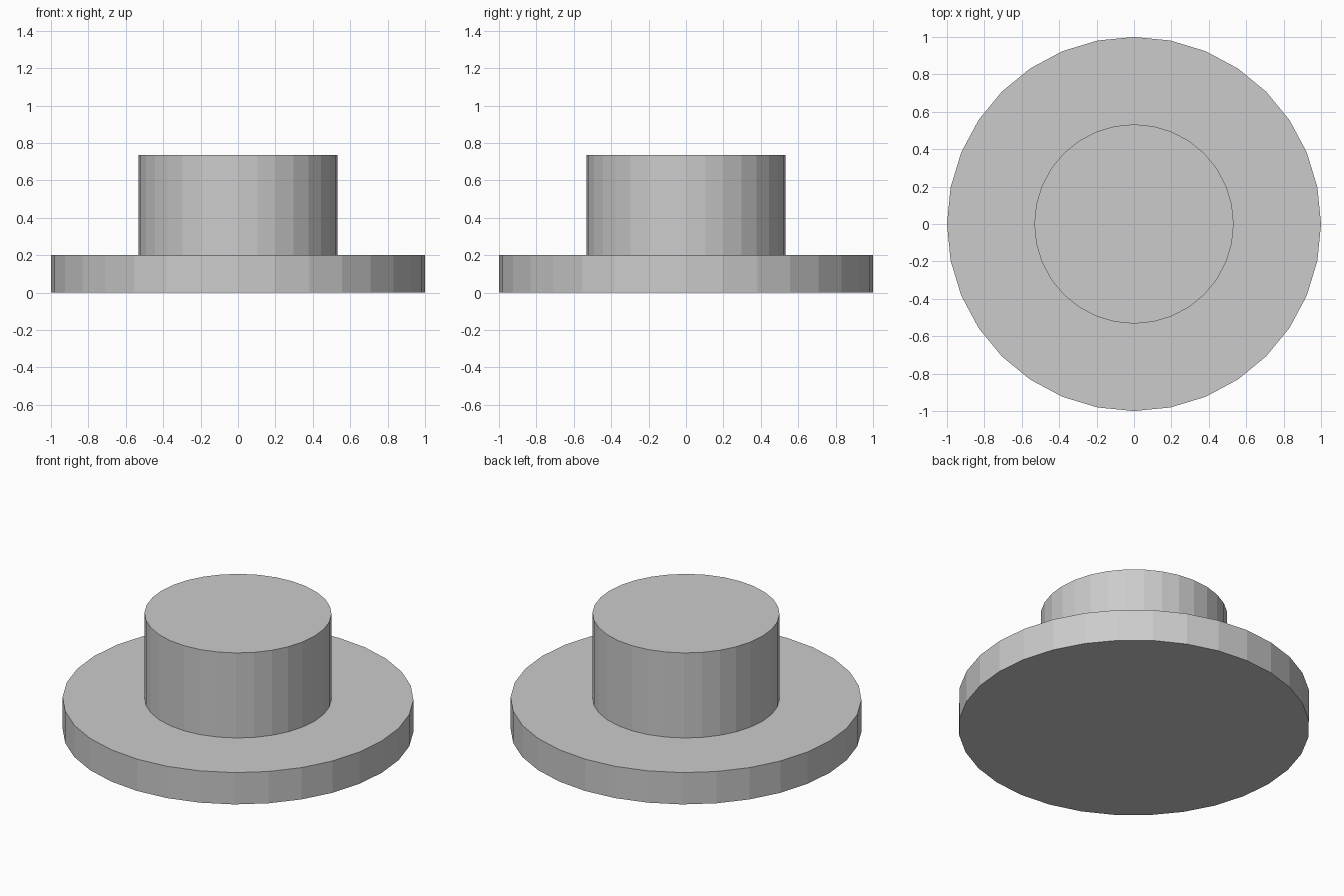
import bpy
import bmesh
from math import cos, sin, tau

if "Cube" in bpy.data.objects:
    bpy.data.objects.remove(bpy.data.objects["Cube"])

SIDES = 32

# Stepped outline as (radius, height): flange rim, then hub
PROFILE = [(1.0, 0.0), (1.0, 0.2), (0.533, 0.2), (0.533, 0.735)]

bm = bmesh.new()


def ring(radius, z):
    return [bm.verts.new((radius * cos(tau * i / SIDES),
                          radius * sin(tau * i / SIDES), z))
            for i in range(SIDES)]


rings = [ring(r, z) for r, z in PROFILE]

# Walls and flange top
for low, high in zip(rings, rings[1:]):
    for i in range(SIDES):
        j = (i + 1) % SIDES
        bm.faces.new((low[i], low[j], high[j], high[i]))

# Flat bottom and hub top
bm.faces.new(rings[0][::-1])
bm.faces.new(rings[-1])

mesh = bpy.data.meshes.new("flanged_hub")
bm.to_mesh(mesh)
bm.free()
bpy.context.collection.objects.link(bpy.data.objects.new("flanged_hub", mesh))
